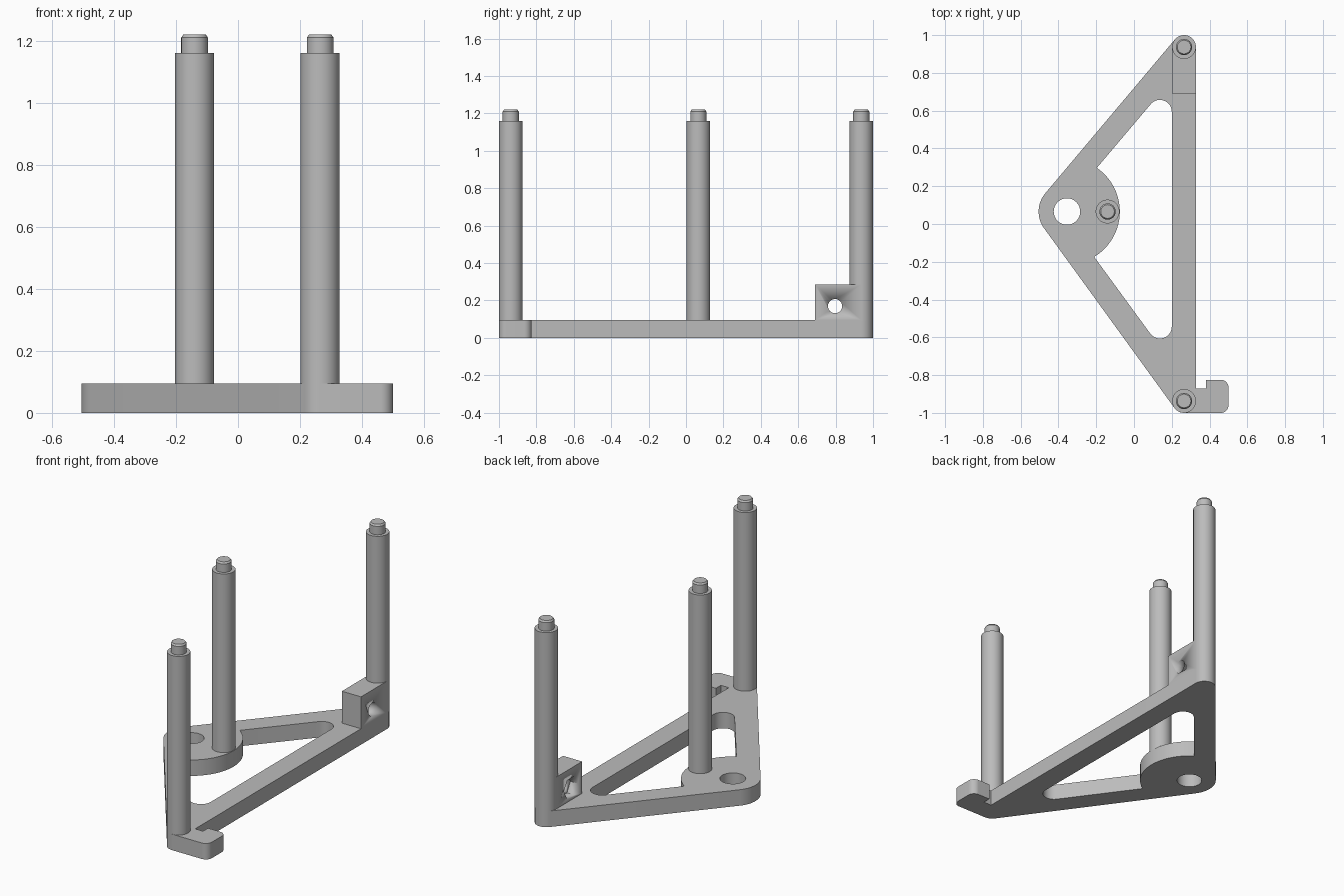
import bpy
import bmesh
from math import cos, sin, radians, pi
from mathutils import Matrix

if "Cube" in bpy.data.objects:
    bpy.data.objects.remove(bpy.data.objects["Cube"])

COLOR = (0.5, 0.5, 0.5, 1)
grey = bpy.data.materials.new("plain grey")
grey.use_nodes = True
grey.diffuse_color = COLOR
grey.node_tree.nodes["Principled BSDF"].inputs["Base Color"].default_value = COLOR

PLATE_TOP = 0.095
POST_R = 0.063
HUB = (-0.355, 0.066)
FRONT = (0.265, -0.937)
BACK = (0.265, 0.937)
MIDDLE = (-0.14, 0.066)


def arc(center, r, start, end, steps=16):
    angles = [radians(start + (end - start) * i / steps) for i in range(steps + 1)]
    return [(center[0] + r * cos(a), center[1] + r * sin(a)) for a in angles]


def finish(name, bm):
    bmesh.ops.recalc_face_normals(bm, faces=bm.faces)
    mesh = bpy.data.meshes.new(name)
    bm.to_mesh(mesh)
    bm.free()
    mesh.materials.append(grey)
    obj = bpy.data.objects.new(name, mesh)
    bpy.context.collection.objects.link(obj)
    bpy.ops.object.select_all(action="DESELECT")
    obj.select_set(True)
    bpy.context.view_layer.objects.active = obj
    bpy.ops.object.shade_smooth_by_angle(angle=radians(30))
    return obj


def extruded(name, loops, height):
    """Fill nested outlines and extrude them upward."""
    bm = bmesh.new()
    for loop in loops:
        verts = [bm.verts.new((x, y, 0)) for x, y in loop]
        for a, b in zip(verts, verts[1:] + verts[:1]):
            bm.edges.new((a, b))
    bmesh.ops.triangle_fill(bm, edges=bm.edges[:], use_beauty=True)
    top = bmesh.ops.extrude_face_region(bm, geom=bm.faces[:], use_keep_orig=True)["geom"]
    bmesh.ops.translate(bm, vec=(0, 0, height),
                        verts=[v for v in top if isinstance(v, bmesh.types.BMVert)])
    return finish(name, bm)


def lathe(name, profile, center):
    bm = bmesh.new()
    verts = [bm.verts.new((r, 0, z)) for r, z in profile]
    edges = [bm.edges.new(pair) for pair in zip(verts, verts[1:])]
    bmesh.ops.spin(bm, geom=verts + edges, cent=(0, 0, 0), axis=(0, 0, 1),
                   angle=2 * pi, steps=48)
    bmesh.ops.remove_doubles(bm, verts=bm.verts, dist=0.0001)
    bmesh.ops.translate(bm, vec=(*center, 0), verts=bm.verts)
    return finish(name, bm)


def cutter(segments, r, x0, x1, y, z):
    """Prism lying along x."""
    bm = bmesh.new()
    bmesh.ops.create_cone(bm, cap_ends=True, segments=segments, radius1=r, radius2=r,
                          depth=x1 - x0, matrix=Matrix.Translation(((x0 + x1) / 2, y, z))
                          @ Matrix.Rotation(pi / 2, 4, "Y"))
    obj = finish("cutter", bm)
    obj.hide_render = True
    return obj


# Triangular plate with a rounded hook at the front corner
outline = (arc(HUB, 0.15, 140, 216)
           + arc(FRONT, POST_R, 216, 270)
           + arc((0.46, -0.96), 0.04, 270, 360)
           + arc((0.46, -0.865), 0.04, 0, 90)
           + [(0.38, -0.825), (0.38, -0.872), (0.328, -0.872)]
           + arc(BACK, POST_R, 0, 140))
window = (arc((0.137, -0.543), POST_R, 216, 360)
          + arc((0.137, 0.594), POST_R, 0, 140)
          + arc(HUB, 0.28, 55.6, -59, 32))
pivot_hole = arc(HUB, 0.07, 0, 360, 48)[:-1]
extruded("base_plate", [outline, window, pivot_hole], PLATE_TOP)

# Three posts with chamfered locating pins
post_profile = [(0, 0.09), (POST_R, 0.09), (POST_R, 1.16), (0.043, 1.16),
                (0.043, 1.21), (0.036, 1.22), (0, 1.22)]
for name, center in (("front_post", FRONT), ("middle_post", MIDDLE), ("back_post", BACK)):
    lathe(name, post_profile, center)

# Clamp block with a bolt hole and a hexagonal nut pocket
block = extruded("clamp_block", [[(0.202, 0.69), (0.328, 0.69), (0.328, 0.937), (0.202, 0.937)]],
                 0.285 - PLATE_TOP)
block.data.transform(Matrix.Translation((0, 0, PLATE_TOP)))
for tool in (cutter(32, 0.038, 0.1, 0.4, 0.797, 0.17),
             cutter(6, 0.065, 0.1, 0.25, 0.797, 0.17)):
    mod = block.modifiers.new("cut", "BOOLEAN")
    mod.operation = "DIFFERENCE"
    mod.solver = "EXACT"
    mod.object = tool
    bpy.context.view_layer.objects.active = block
    bpy.ops.object.modifier_apply(modifier=mod.name)
    bpy.data.objects.remove(tool)
